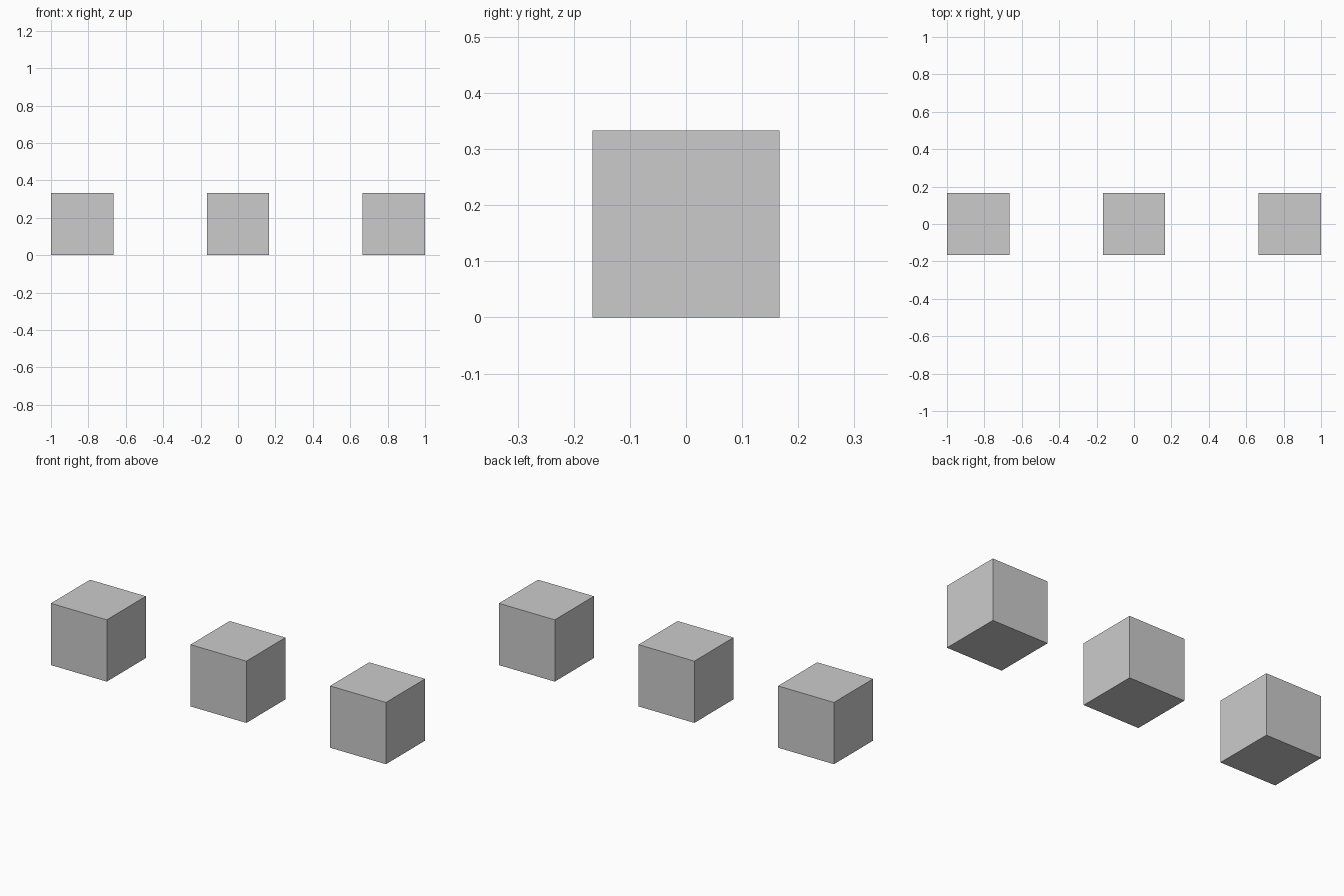
import bpy

if "Cube" in bpy.data.objects:
    bpy.data.objects.remove(bpy.data.objects["Cube"])

SIZE = 1 / 3      # cube edge
SPACING = 5 / 6   # distance between cube centres

# Row of three identical cubes standing on the ground
for name, i in (("left_cube", -1), ("middle_cube", 0), ("right_cube", 1)):
    bpy.ops.mesh.primitive_cube_add(size=SIZE, location=(i * SPACING, 0, SIZE / 2))
    bpy.context.object.name = name
